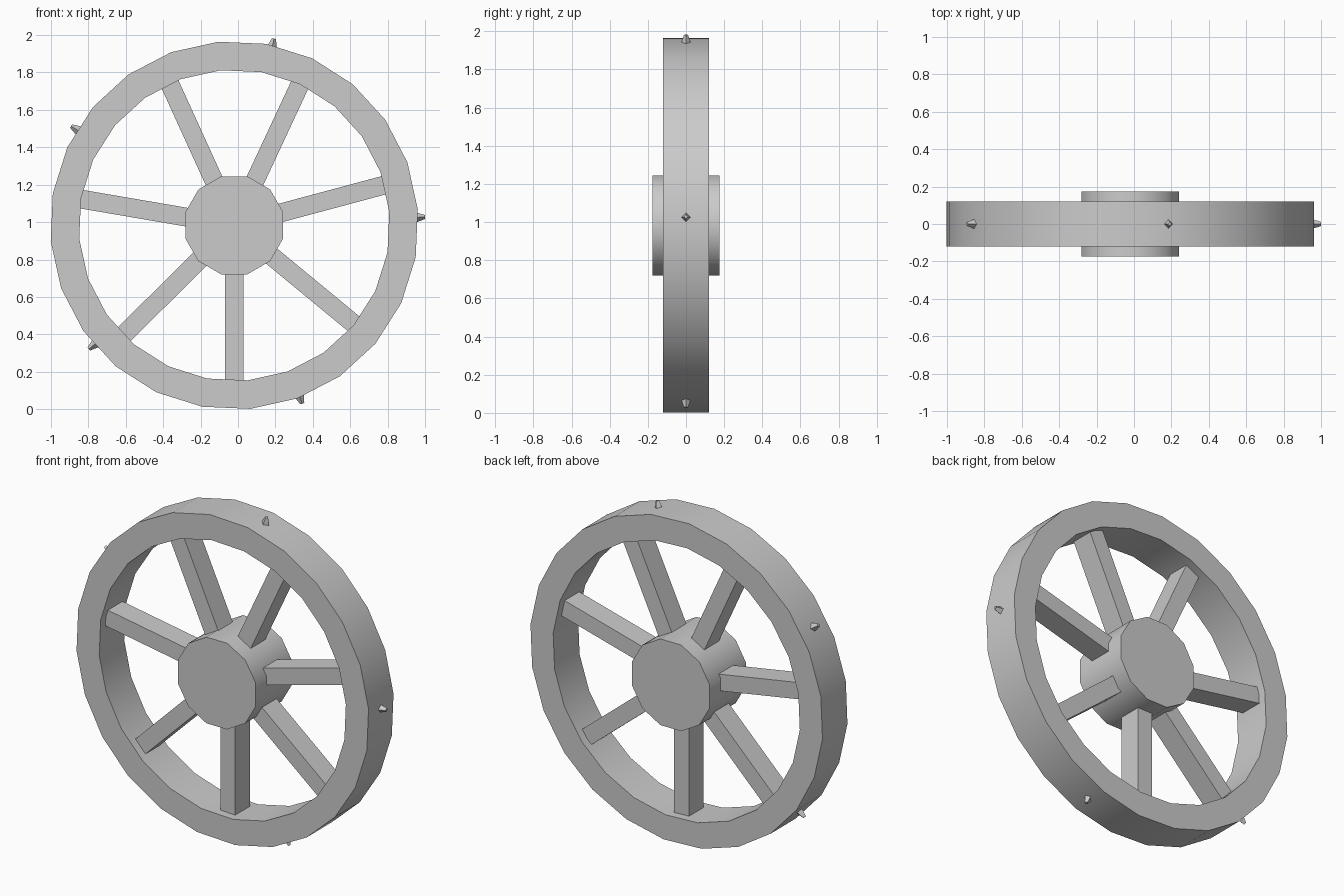
import bpy, bmesh
from math import radians, sin, cos
from mathutils import Matrix, Vector

cube = bpy.data.objects.get("Cube")
if cube:
    bpy.data.objects.remove(cube)

CENTRE = Vector((-0.02, 0, 0.983))

grey = bpy.data.materials.new("plain grey")
grey.use_nodes = True
grey.diffuse_color = (0.6, 0.6, 0.6, 1)
grey.node_tree.nodes["Principled BSDF"].inputs["Base Color"].default_value = (0.6, 0.6, 0.6, 1)


def finish(name, bm, smooth=True):
    """Turn a bmesh into a named object placed on the axle."""
    bmesh.ops.recalc_face_normals(bm, faces=bm.faces)
    mesh = bpy.data.meshes.new(name)
    bm.to_mesh(mesh)
    bm.free()
    mesh.materials.append(grey)
    obj = bpy.data.objects.new(name, mesh)
    obj.location = CENTRE
    bpy.context.collection.objects.link(obj)
    if smooth:
        bpy.ops.object.select_all(action='DESELECT')
        obj.select_set(True)
        bpy.context.view_layer.objects.active = obj
        bpy.ops.object.shade_smooth_by_angle(angle=radians(35))
    return obj


def turn(degrees):
    """Rotate +x towards +z around the axle."""
    return Matrix.Rotation(-radians(degrees), 4, 'Y')


def ring(name, profile, sides, first_angle):
    """Sweep a closed (radius, y) profile around the axle."""
    bm = bmesh.new()
    loops = []
    for i in range(sides):
        a = radians(first_angle + 360 * i / sides)
        loops.append([bm.verts.new((r * cos(a), y, r * sin(a))) for r, y in profile])
    n = len(profile)
    for i in range(sides):
        here, after = loops[i], loops[(i + 1) % sides]
        for j in range(n):
            k = (j + 1) % n
            bm.faces.new((here[j], here[k], after[k], after[j]))
    return finish(name, bm)


# Rim
ring("rim", [(0.985, -0.12), (0.985, 0.12), (0.832, 0.12), (0.832, -0.12)], 24, 5)

# Hub
bm = bmesh.new()
bmesh.ops.create_cone(bm, cap_ends=True, segments=12, radius1=0.271, radius2=0.271, depth=0.35,
                      matrix=turn(15) @ Matrix.Rotation(radians(90), 4, 'X'))
finish("hub", bm)

# Spokes, slightly uneven in spacing
for i, angle in enumerate((-90, -39.5, 15, 65, 114.5, 170.3, 224.7)):
    bm = bmesh.new()
    inner, outer = 0.2, 0.84
    place = Matrix.Translation(((inner + outer) / 2, 0, 0)) @ Matrix.Diagonal((outer - inner, 0.14, 0.1, 1))
    bmesh.ops.create_cube(bm, size=1, matrix=turn(angle) @ place)
    finish(f"spoke_{i + 1}", bm, False)

# Studs on the tread: blunt four-sided points
for i, angle in enumerate((2.5, 78, 148.7, 220.4, 290.9)):
    bm = bmesh.new()
    place = Matrix.Translation((0.988, 0, 0)) @ Matrix.Rotation(radians(90), 4, 'Y')
    bmesh.ops.create_cone(bm, cap_ends=True, segments=4, radius1=0.032, radius2=0.011, depth=0.065,
                          matrix=turn(angle) @ place)
    finish(f"stud_{i + 1}", bm, False)
